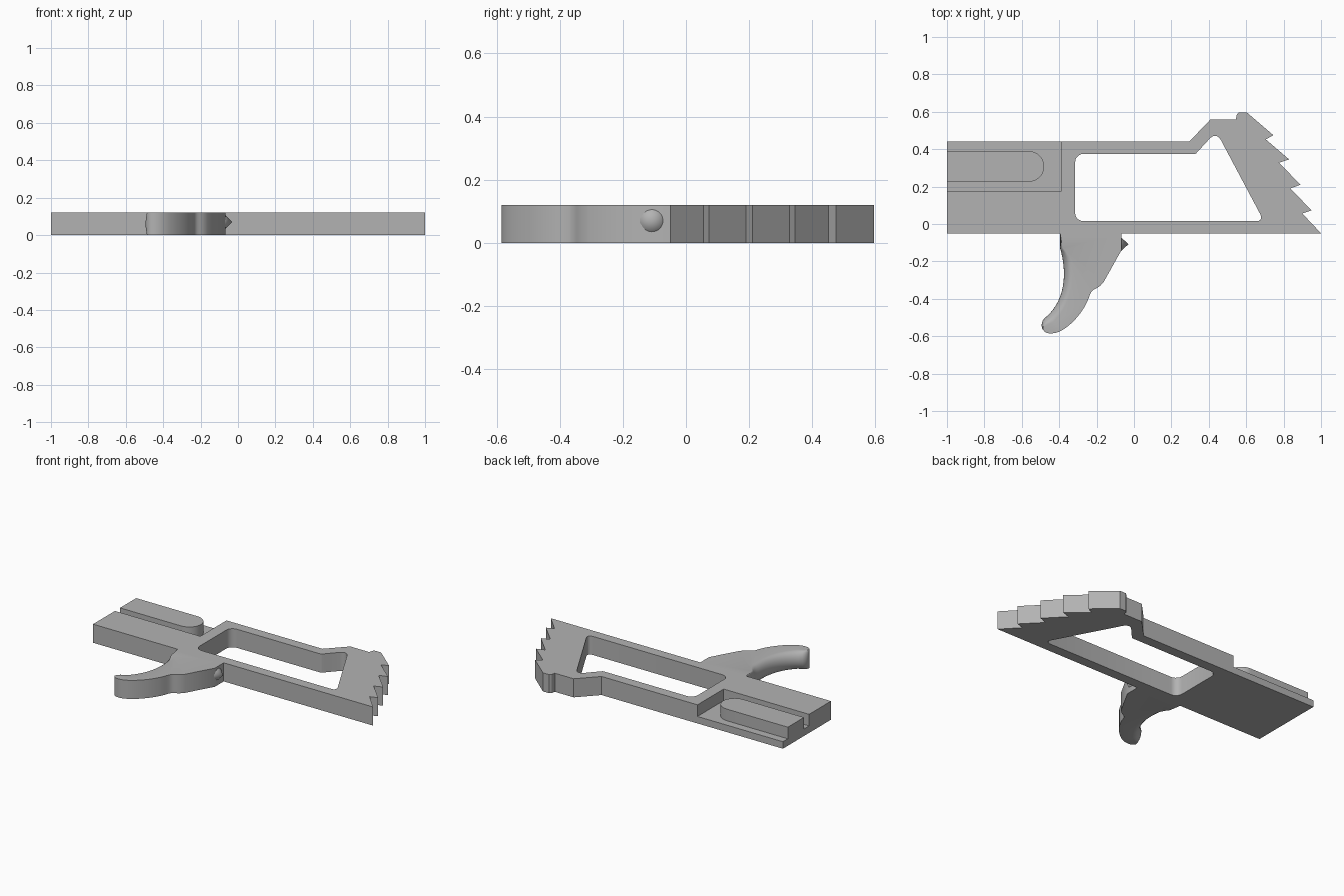
import bpy, bmesh, math
from mathutils import Vector
from mathutils.geometry import interpolate_bezier

cube = bpy.data.objects.get("Cube")
if cube:
    bpy.data.objects.remove(cube)

THICK = 0.12
FLOOR = 0.045

grey = bpy.data.materials.new("plain_grey")
grey.use_nodes = True
grey.diffuse_color = (0.45, 0.45, 0.45, 1)
grey.node_tree.nodes["Principled BSDF"].inputs["Base Color"].default_value = grey.diffuse_color


def add_object(name, bm):
    bmesh.ops.recalc_face_normals(bm, faces=bm.faces)
    mesh = bpy.data.meshes.new(name)
    bm.to_mesh(mesh)
    bm.free()
    mesh.materials.append(grey)
    obj = bpy.data.objects.new(name, mesh)
    bpy.context.collection.objects.link(obj)
    return obj


def loft(name, rings):
    """Join closed rings of equal length and cap both ends."""
    bm = bmesh.new()
    loops = [[bm.verts.new(p) for p in ring] for ring in rings]
    n = len(loops[0])
    for low, high in zip(loops, loops[1:]):
        for i in range(n):
            j = (i + 1) % n
            bm.faces.new((low[i], low[j], high[j], high[i]))
    bm.faces.new(loops[0])
    bm.faces.new(loops[-1])
    return add_object(name, bm)


def prism(name, outline, z0, z1):
    return loft(name, [[(x, y, z) for x, y in outline] for z in (z0, z1)])


def rounded(corners, steps=6):
    """Round each (x, y, cut) corner with a curve starting cut away from it."""
    points = []
    for i, (x, y, cut) in enumerate(corners):
        here = Vector((x, y))
        a = here + (Vector(corners[i - 1][:2]) - here).normalized() * cut
        b = here + (Vector(corners[(i + 1) % len(corners)][:2]) - here).normalized() * cut
        points += interpolate_bezier(a, a.lerp(here, 0.55), b.lerp(here, 0.55), b, steps)
    return [tuple(p[:2]) for p in points]


def smooth(obj, angle=35):
    bpy.ops.object.select_all(action='DESELECT')
    obj.select_set(True)
    bpy.context.view_layer.objects.active = obj
    bpy.ops.object.shade_smooth_by_angle(angle=math.radians(angle))


def cut(target, cutter):
    cutter.hide_render = True
    mod = target.modifiers.new("cut", 'BOOLEAN')
    mod.operation = 'DIFFERENCE'
    mod.solver = 'EXACT'
    mod.object = cutter
    bpy.context.view_layer.objects.active = target
    bpy.ops.object.modifier_apply(modifier=mod.name)
    bpy.data.objects.remove(cutter)


# Flat frame with a saw-toothed end
teeth = [(0.745, 0.475), (0.705, 0.452), (0.83, 0.345), (0.775, 0.328),
         (0.89, 0.21), (0.835, 0.19), (0.95, 0.073), (0.9, 0.056)]
outline = [(-1, -0.05), (-1, 0.44), (0.295, 0.44), (0.41, 0.56), (0.545, 0.56),
           (0.55, 0.585), (0.56, 0.595), (0.605, 0.595)] + teeth + [(1, -0.05)]
frame = prism("frame", outline, 0, THICK)

# Window through the frame
window = [(-0.315, 0.015, 0.045), (-0.315, 0.375, 0.045), (0.33, 0.375, 0.005),
          (0.44, 0.495, 0.05), (0.695, 0.015, 0.04)]
cut(frame, prism("window_cutter", rounded(window), -0.1, 0.3))

# Stepped recess at the rear corner
recess = [(-1.1, 0.173), (-0.39, 0.173), (-0.39, 0.6), (-1.1, 0.6)]
cut(frame, prism("recess_cutter", recess, FLOOR, 0.3))
smooth(frame, 25)

# Round-ended rail standing in the recess
rail = [(-1, 0.39), (-1, 0.225)]
for i in range(17):
    a = math.pi * (i / 16 - 0.5)
    rail.append((-0.565 + 0.085 * math.cos(a), 0.3075 + 0.0825 * math.sin(a)))
smooth(prism("rail", rail, FLOOR - 0.005, THICK), 25)


# Curved grip, rounded across its thickness on the hollow side
def bezier(*points, steps):
    return [p.to_2d() for p in interpolate_bezier(*[Vector(p) for p in points], steps)]


hollow = bezier((-0.395, -0.13), (-0.36, -0.25), (-0.36, -0.41), (-0.48, -0.505), steps=20)
tip = bezier((-0.48, -0.505), (-0.51, -0.54), (-0.49, -0.59), (-0.44, -0.585), steps=10)
belly = bezier((-0.44, -0.585), (-0.37, -0.585), (-0.27, -0.48), (-0.24, -0.39), steps=14)
shoulder = bezier((-0.24, -0.39), (-0.225, -0.335), (-0.2, -0.36), (-0.162, -0.31), steps=8)
path = ([Vector((-0.395, -0.05))] + hollow + tip[1:] + belly[1:] + shoulder[1:]
        + [Vector((-0.067, -0.14)), Vector((-0.067, -0.05))])
last = len(hollow)
rings = []
for k in range(13):
    a = math.pi * (k / 12 - 0.5)
    ring = []
    for i, p in enumerate(path):
        inset = 0
        if 1 <= i <= last + 4:
            t = (i - 1) / (last + 4)
            inset = 0.045 * min(1, 0.3 + 5 * t, 4 * (1 - t)) * (1 - math.cos(a))
        along = path[(i + 1) % len(path)] - path[i - 1]
        side = Vector((-along.y, along.x)).normalized() * inset
        ring.append((p.x + side.x, p.y + side.y, THICK / 2 * (1 + math.sin(a))))
    rings.append(ring)
smooth(loft("grip", rings), 35)

# Small pointed stud on the grip's flat edge
bm = bmesh.new()
bmesh.ops.create_cone(bm, cap_ends=True, segments=32, radius1=0.038, radius2=0, depth=0.04)
stud = add_object("stud", bm)
stud.rotation_euler.y = math.pi / 2
stud.location = (-0.05, -0.108, 0.07)
smooth(stud, 35)
